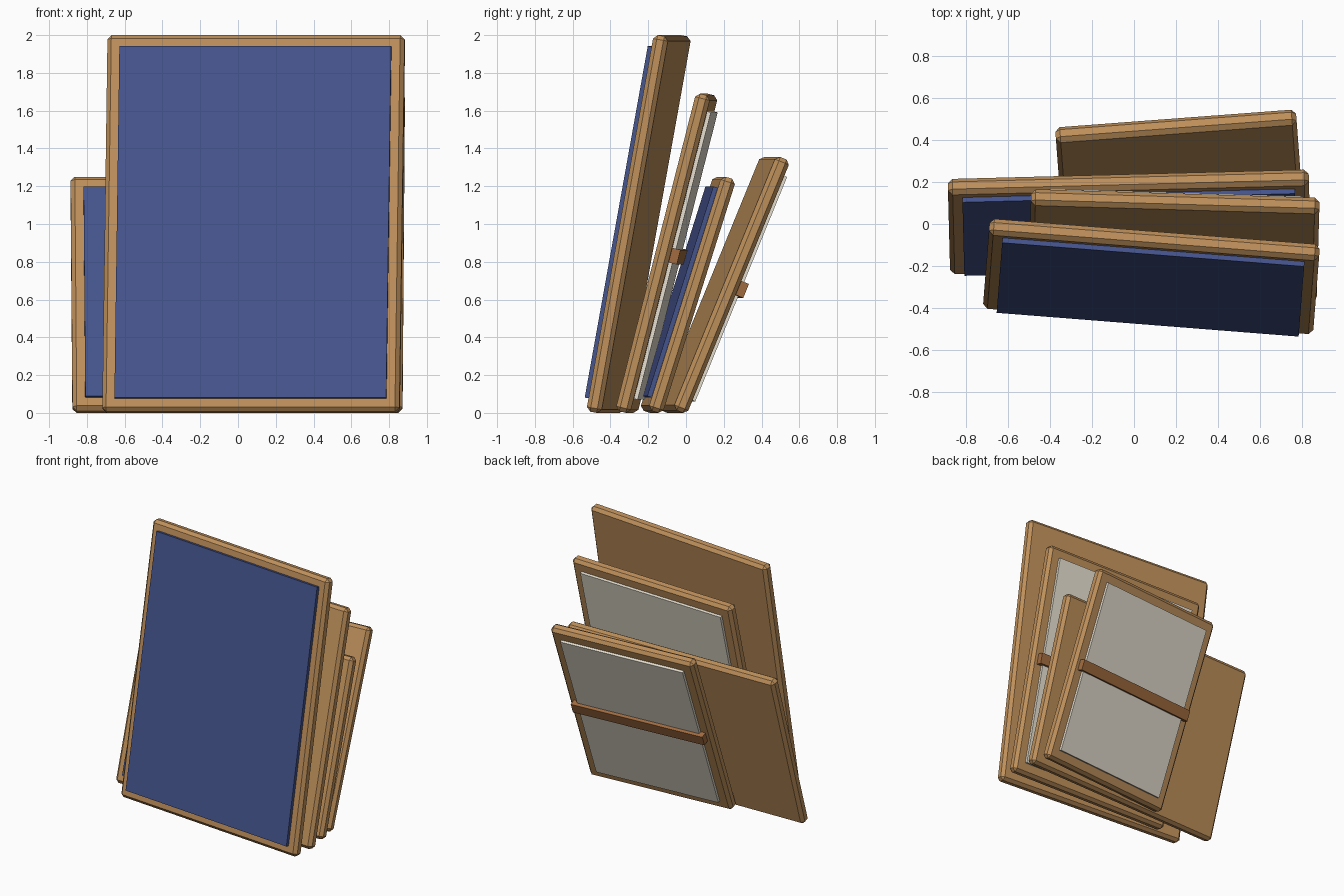
import bpy
from math import radians, sin, cos
from mathutils import Matrix, Vector

if "Cube" in bpy.data.objects:
    bpy.data.objects.remove(bpy.data.objects["Cube"])

T, BEV = 0.08, 0.022      # frame thickness and chamfer


def material(name, rgb):
    m = bpy.data.materials.new(name)
    m.diffuse_color = (*rgb, 1)
    m.use_nodes = True
    m.node_tree.nodes["Principled BSDF"].inputs["Base Color"].default_value = m.diffuse_color
    return m


wood = material("wood", (0.52, 0.28, 0.105))
dark_wood = material("dark_wood", (0.36, 0.15, 0.05))
blue = material("blue_paint", (0.06, 0.09, 0.27))
canvas = material("raw_canvas", (0.80, 0.75, 0.64))


def box(name, size, offset, pose, mat, bevel=0):
    bpy.ops.mesh.primitive_cube_add(size=1)
    ob = bpy.context.object
    ob.name = name
    ob.data.transform(Matrix.Translation(offset) @ Matrix.Diagonal((*size, 1)))
    ob.matrix_world = pose
    ob.data.materials.append(mat)
    if bevel:
        mod = ob.modifiers.new("chamfer", 'BEVEL')
        mod.width = bevel
        mod.segments = 1
    return ob


def picture(label, x, y, width, height, lean, yaw, painted):
    """Leaning picture; height is its upright extent, resting on the ground."""
    a = radians(lean)
    length = (height - (T - 2 * BEV) * sin(a)) / cos(a)
    pose = (Matrix.Translation((x, y, height / 2))
            @ Matrix.Rotation(radians(yaw), 4, 'Z')
            @ Matrix.Rotation(-a, 4, 'X'))
    box(label + "_frame", (width, T, length), Vector(), pose, wood, BEV)
    if painted:
        # painted face turned to the front
        box(label + "_painting", (width - 0.135, 0.034, length - 0.135),
            Vector((0, -T / 2 - 0.007, 0)), pose, blue)
    else:
        # canvas back and cross brace turned to the rear
        box(label + "_canvas_back", (width - 0.165, 0.03, length - 0.165),
            Vector((0, T / 2 + 0.005, 0)), pose, canvas)
        box(label + "_cross_brace", (width - 0.09, 0.055, 0.08),
            Vector((0, T / 2 + 0.0175, 0)), pose, dark_wood)


# stack from front to back: x, y, width, height, lean, yaw, painted side in front
picture("front_picture", 0.083, -0.25, 1.578, 2.00, 10.2, -4.5, True)
picture("second_picture", 0.19, -0.102, 1.375, 1.69, 14.3, -1.7, False)
picture("third_picture", -0.022, 0.01, 1.72, 1.25, 17.5, 1.5, True)
picture("rear_picture", 0.22, 0.20, 1.15, 1.355, 22.3, 4.3, False)
